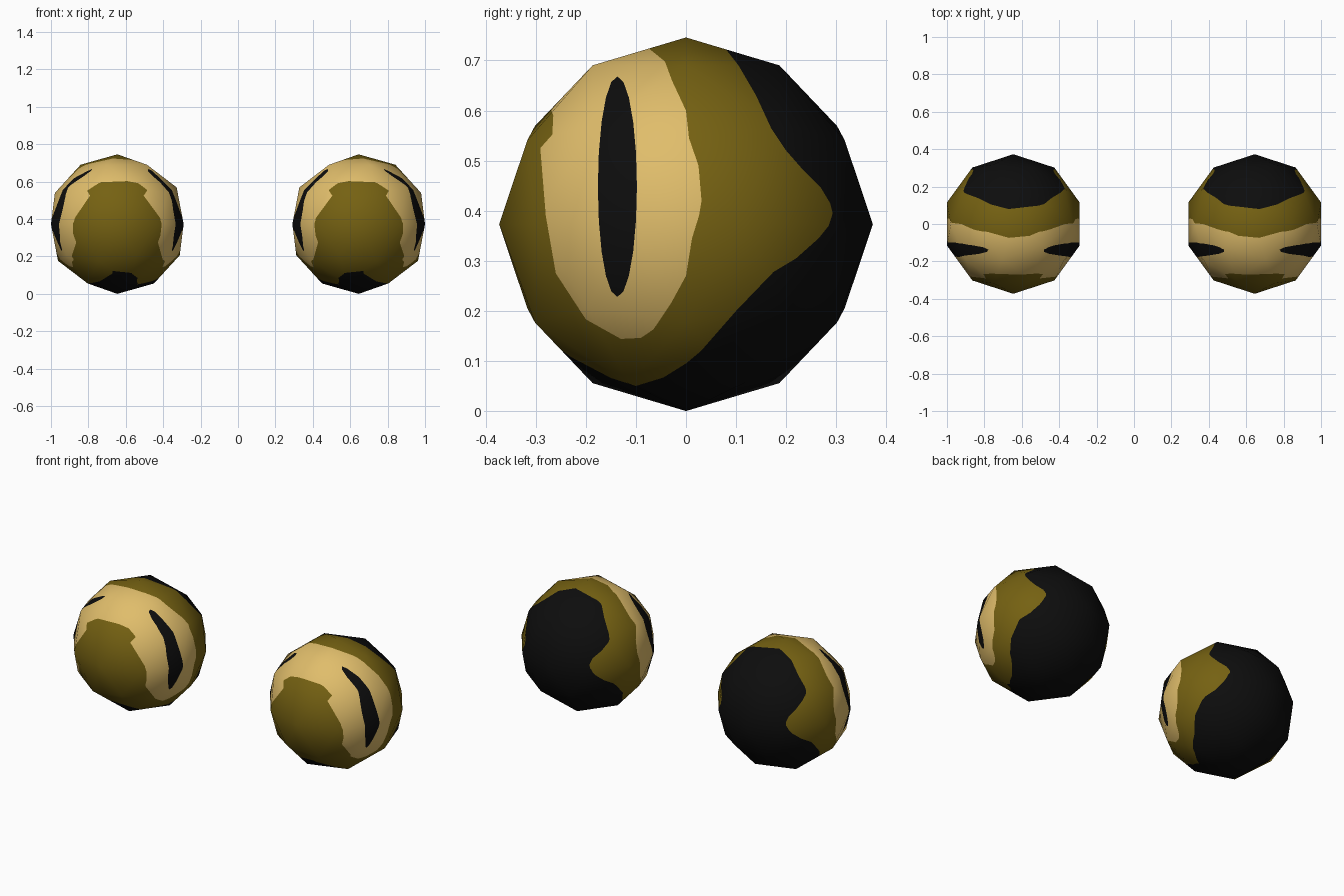
import bpy, bmesh, math
from mathutils import Vector

if "Cube" in bpy.data.objects:
    bpy.data.objects.remove(bpy.data.objects["Cube"])

R = 0.373          # eyeball radius
CX = 0.6453        # sideways distance of each eye from the middle


def material(name, rgb):
    m = bpy.data.materials.new(name)
    m.diffuse_color = (*rgb, 1.0)
    m.use_nodes = True
    m.node_tree.nodes["Principled BSDF"].inputs["Base Color"].default_value = m.diffuse_color
    return m


MATS = [material("black", (0.004, 0.004, 0.004)),
        material("olive", (0.178, 0.120, 0.006)),
        material("tan", (0.745, 0.510, 0.147))]

# Side-view (y, z) outlines of the painted zones, projected straight through the eye
OLIVE = [(0.06, 0.80), (0.08, 0.722), (0.105, 0.69), (0.14, 0.63), (0.17, 0.565),
         (0.20, 0.52), (0.235, 0.48), (0.27, 0.445), (0.288, 0.415), (0.293, 0.395),
         (0.285, 0.37), (0.265, 0.345), (0.22, 0.305), (0.175, 0.278), (0.10, 0.20),
         (0.03, 0.12), (0.0, 0.095), (-0.045, 0.067), (-0.10, 0.05), (-0.15, 0.066),
         (-0.23, 0.108), (-0.27, 0.137), (-0.45, 0.14), (-0.45, 0.80)]
IRIS = [(-0.09, 0.80), (-0.074, 0.724), (-0.042, 0.698), (-0.028, 0.66), (0.0, 0.60),
        (0.006, 0.545), (0.025, 0.49), (0.031, 0.42), (0.026, 0.39), (0.012, 0.345),
        (0.0, 0.27), (-0.03, 0.215), (-0.065, 0.163), (-0.09, 0.146), (-0.13, 0.144),
        (-0.20, 0.183), (-0.26, 0.275), (-0.28, 0.39), (-0.291, 0.525), (-0.267, 0.552),
        (-0.265, 0.59), (-0.272, 0.608), (-0.45, 0.61), (-0.45, 0.80)]
PUPIL = [(-0.137 + 0.039 * math.cos(a), 0.448 + 0.22 * math.sin(a))
         for a in (math.tau * i / 20 for i in range(20))]


def inside(poly, y, z):
    hit = False
    for (y0, z0), (y1, z1) in zip(poly, poly[1:] + poly[:1]):
        if (z0 > z) != (z1 > z) and y < y0 + (z - z0) * (y1 - y0) / (z1 - z0):
            hit = not hit
    return hit


def eyeball(name, side):
    bm = bmesh.new()
    bmesh.ops.create_icosphere(bm, subdivisions=2, radius=R)
    for v in bm.verts:
        v.co.x *= side
        v.co.z += R
    # cut the faces along every edge of the zone outlines
    for poly in (OLIVE, IRIS, PUPIL):
        for (y0, z0), (y1, z1) in zip(poly, poly[1:] + poly[:1]):
            bmesh.ops.bisect_plane(
                bm, geom=bm.verts[:] + bm.edges[:] + bm.faces[:], dist=1e-5,
                plane_co=Vector((0, y0, z0)),
                plane_no=Vector((0, z1 - z0, y0 - y1)).normalized())
    bmesh.ops.recalc_face_normals(bm, faces=bm.faces[:])
    # colour by zone
    for f in bm.faces:
        c = f.calc_center_median()
        if inside(PUPIL, c.y, c.z):
            f.material_index = 0
        elif inside(IRIS, c.y, c.z):
            f.material_index = 2
        elif inside(OLIVE, c.y, c.z):
            f.material_index = 1
        else:
            f.material_index = 0
        f.smooth = True
    me = bpy.data.meshes.new(name)
    bm.to_mesh(me)
    bm.free()
    for m in MATS:
        me.materials.append(m)
    # round shading over the low-poly ball
    centre = Vector((0, 0, R))
    me.normals_split_custom_set_from_vertices(
        [(v.co - centre).normalized() for v in me.vertices])
    ob = bpy.data.objects.new(name, me)
    ob.location.x = side * CX
    bpy.context.collection.objects.link(ob)


eyeball("right_eyeball", 1)
eyeball("left_eyeball", -1)
